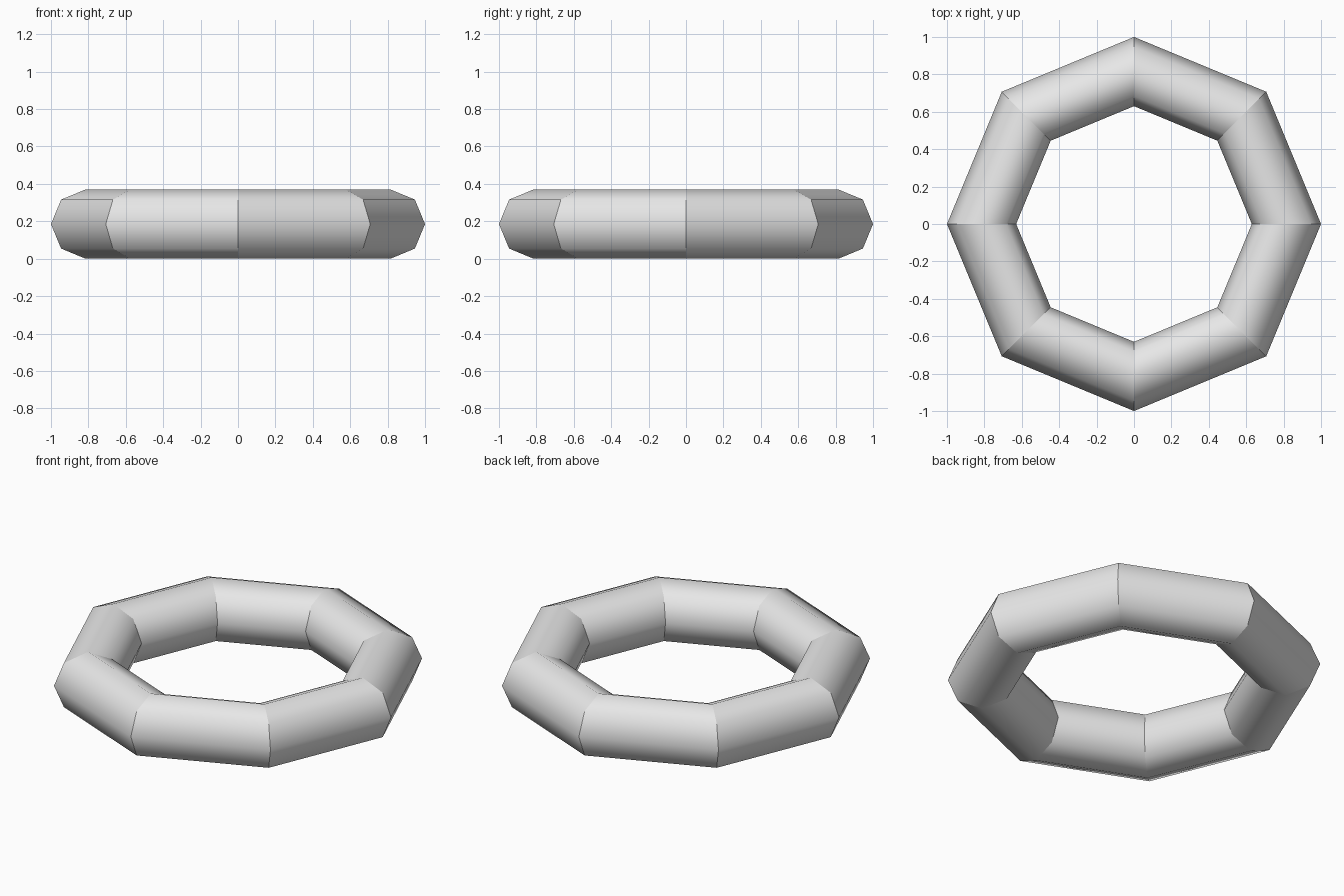
import bpy

# Remove the default cube
cube = bpy.data.objects.get("Cube")
if cube:
    bpy.data.objects.remove(cube, do_unlink=True)

MINOR = 0.185
MAJOR = 1.0 - MINOR

# Plain grey material
grey = bpy.data.materials.new("light_grey")
grey.use_nodes = True
colour = (0.8, 0.8, 0.8, 1.0)
grey.diffuse_color = colour
grey.node_tree.nodes["Principled BSDF"].inputs["Base Color"].default_value = colour

# Eight-sided ring with an eight-sided tube
bpy.ops.mesh.primitive_torus_add(
    major_segments=8, minor_segments=8,
    major_radius=MAJOR, minor_radius=MINOR, location=(0, 0, 0))
ring = bpy.context.object
ring.name = "octagonal_ring"
mesh = ring.data
for v in mesh.vertices:
    v.co.z += MINOR
mesh.materials.clear()
mesh.materials.append(grey)

# Smooth around the tube, with a sharp mitre between neighbouring segments
for face in mesh.polygons:
    face.use_smooth = True
for edge in mesh.edges:
    a, b = (mesh.vertices[i].co.xy for i in edge.vertices)
    edge.use_edge_sharp = abs(a.cross(b)) < 0.01
mesh.update()
